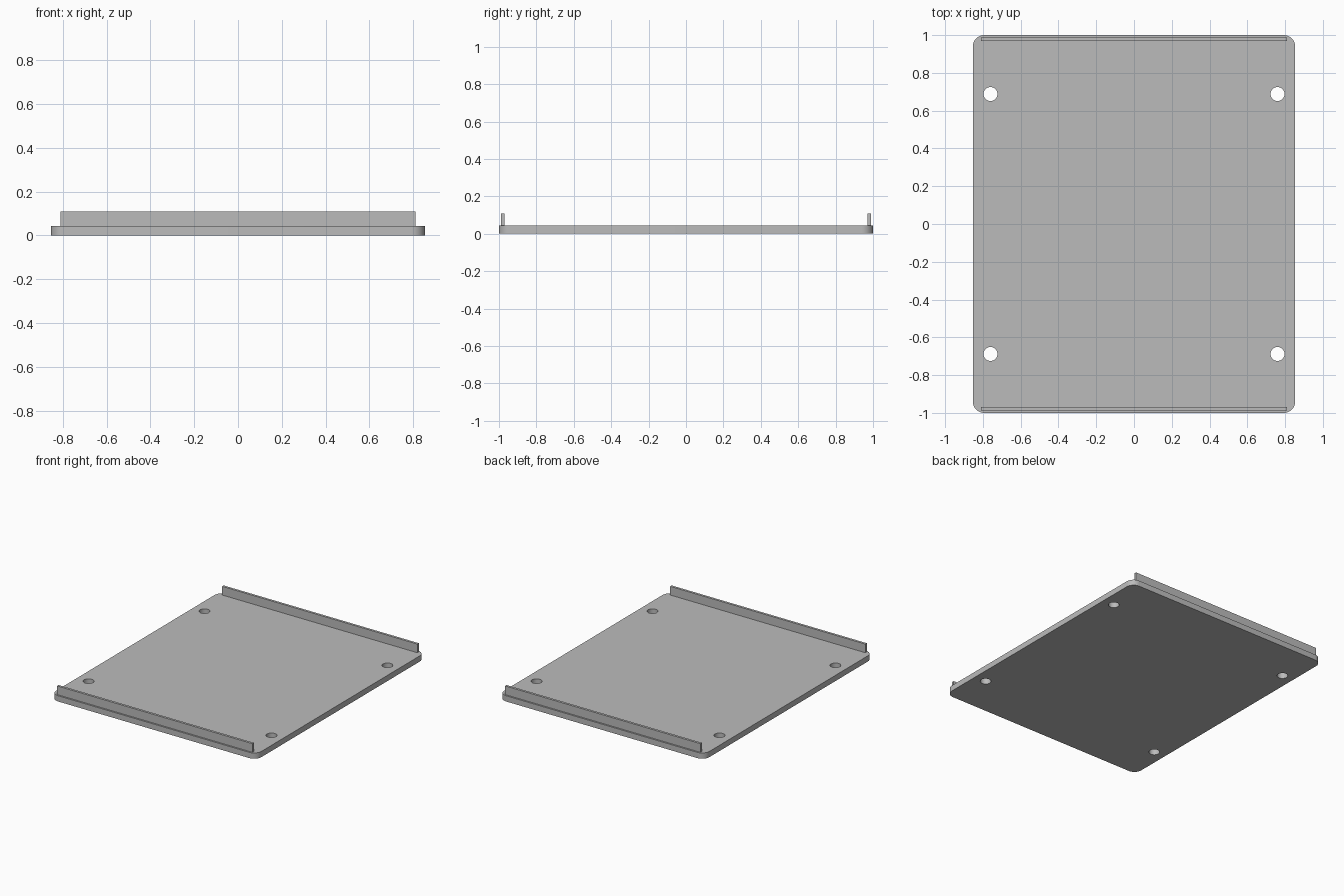
import bpy
import bmesh
from math import pi, cos, sin

cube = bpy.data.objects.get("Cube")
if cube:
    bpy.data.objects.remove(cube, do_unlink=True)

HALF_X, HALF_Y, THICK = 0.853, 1.0, 0.043
CORNER, HOLE = 0.06, 0.037

grey = bpy.data.materials.new("plain grey")
grey.use_nodes = True
colour = (0.5, 0.5, 0.5, 1)
grey.diffuse_color = colour
grey.node_tree.nodes["Principled BSDF"].inputs["Base Color"].default_value = colour


def make_object(name, bm):
    mesh = bpy.data.meshes.new(name)
    bmesh.ops.recalc_face_normals(bm, faces=bm.faces)
    bm.to_mesh(mesh)
    bm.free()
    mesh.materials.append(grey)
    obj = bpy.data.objects.new(name, mesh)
    bpy.context.collection.objects.link(obj)
    return obj


def arc(cx, cy, radius, start, sweep, steps):
    angles = [start + sweep * i / steps for i in range(steps + 1)]
    return [(cx + radius * cos(a), cy + radius * sin(a)) for a in angles]


def add_loop(bm, points):
    verts = [bm.verts.new((x, y, 0)) for x, y in points]
    return [bm.edges.new((v, verts[i - 1])) for i, v in enumerate(verts)]


# Rounded plate with four through holes
bm = bmesh.new()
outline = []
for i, (sx, sy) in enumerate([(1, 1), (-1, 1), (-1, -1), (1, -1)]):
    outline += arc(sx * (HALF_X - CORNER), sy * (HALF_Y - CORNER),
                   CORNER, i * pi / 2, pi / 2, 12)
edges = add_loop(bm, outline)
for sx in (-1, 1):
    for sy in (-1, 1):
        edges += add_loop(bm, arc(sx * 0.76, sy * 0.688, HOLE, 0, 2 * pi, 32)[:-1])
bmesh.ops.triangle_fill(bm, edges=edges, use_beauty=True, normal=(0, 0, 1))
region = bmesh.ops.extrude_face_region(bm, geom=bm.faces[:], use_keep_orig=True)
top = [g for g in region["geom"] if isinstance(g, bmesh.types.BMVert)]
bmesh.ops.translate(bm, verts=top, vec=(0, 0, THICK))
plate = make_object("base_plate", bm)
bpy.context.view_layer.objects.active = plate
plate.select_set(True)
bpy.ops.object.shade_smooth_by_angle(angle=pi / 6)

# Upright lips along the front and back edges
for name, side in (("front_lip", -1), ("back_lip", 1)):
    bm = bmesh.new()
    bmesh.ops.create_cube(bm, size=1)
    bmesh.ops.scale(bm, verts=bm.verts, vec=(1.622, 0.018, 0.108 - THICK))
    bmesh.ops.translate(bm, verts=bm.verts,
                        vec=(0, side * 0.979, (0.108 + THICK) / 2))
    make_object(name, bm)
